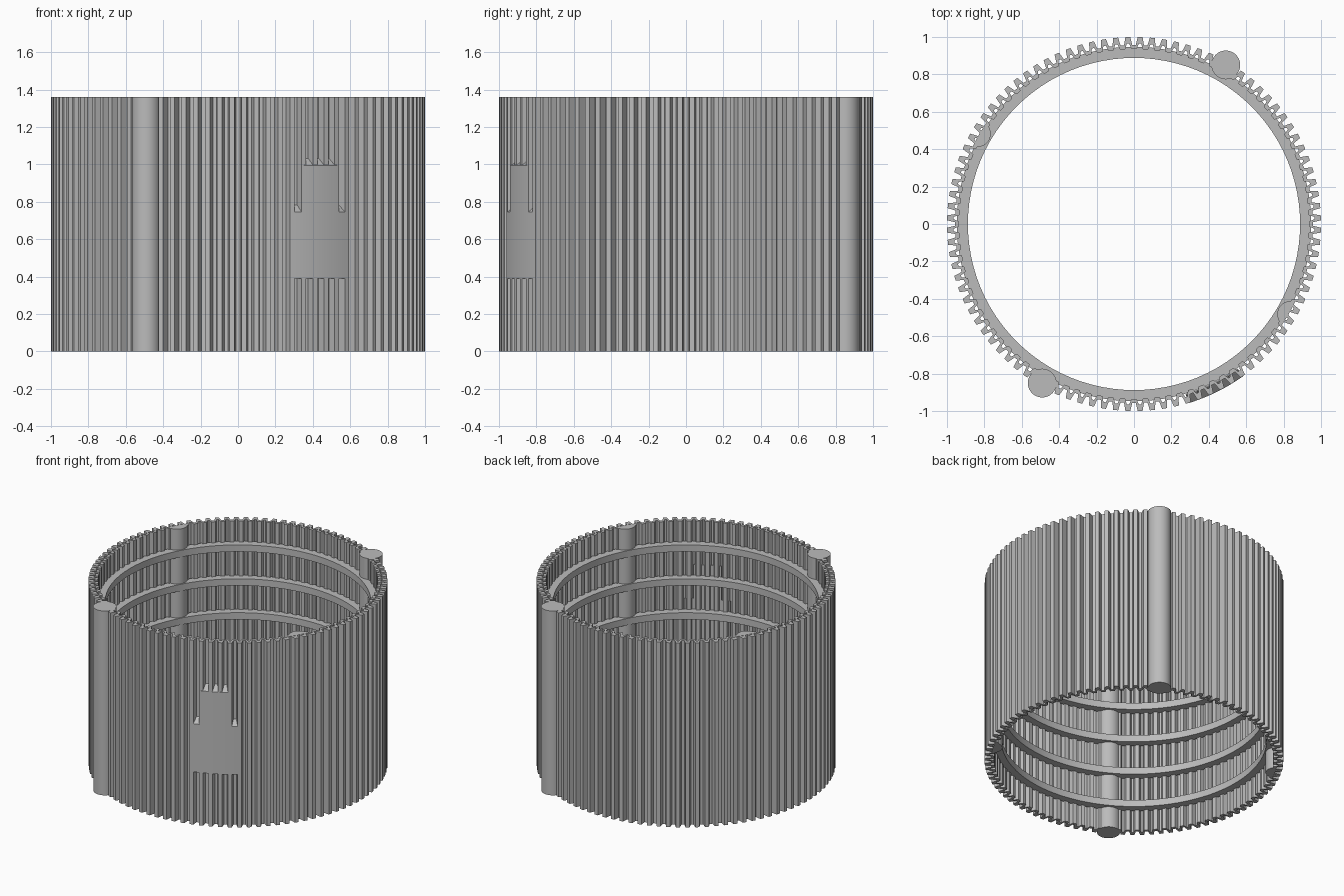
import bpy, bmesh, math
from math import sin, cos, radians, tau

cube = bpy.data.objects.get("Cube")
if cube:
    bpy.data.objects.remove(cube, do_unlink=True)

HEIGHT = 1.36
TEETH = 96
PITCH = tau / TEETH

grey = bpy.data.materials.new("plain grey")
grey.use_nodes = True
grey.diffuse_color = (0.5, 0.5, 0.5, 1)
grey.node_tree.nodes["Principled BSDF"].inputs["Base Color"].default_value = (0.5, 0.5, 0.5, 1)


def polar(r, a, z):
    return (r * cos(a), r * sin(a), z)


def loft(name, sections, closed, smooth=True):
    """Skin a row of equal cross-sections; close it into a loop or cap its ends."""
    bm = bmesh.new()
    rows = [[bm.verts.new(p) for p in s] for s in sections]
    n = len(rows[0])
    pairs = list(zip(rows, rows[1:]))
    if closed:
        pairs.append((rows[-1], rows[0]))
    else:
        bm.faces.new(rows[0])
        bm.faces.new(rows[-1])
    for a, b in pairs:
        for i in range(n):
            j = (i + 1) % n
            bm.faces.new((a[i], a[j], b[j], b[i]))
    bmesh.ops.recalc_face_normals(bm, faces=bm.faces)
    mesh = bpy.data.meshes.new(name)
    bm.to_mesh(mesh)
    bm.free()
    mesh.materials.append(grey)
    obj = bpy.data.objects.new(name, mesh)
    bpy.context.collection.objects.link(obj)
    if smooth:
        bpy.ops.object.select_all(action='DESELECT')
        obj.select_set(True)
        bpy.context.view_layer.objects.active = obj
        bpy.ops.object.shade_smooth_by_angle(angle=radians(30))
    return obj


# Corrugated wall: each tooth pairs an outer outline point with an inner one
# (outer radius, outer offset, inner radius, inner offset), offsets in pitches
tooth = [(0.957, -0.35, 0.935, -0.28), (1.0, -0.2, 0.965, -0.1),
         (1.0, 0.2, 0.965, 0.1), (0.957, 0.35, 0.935, 0.28)]
wall = []
for k in range(TEETH):
    for ro, ao, ri, ai in tooth:
        a_out, a_in = (k + 0.5 + ao) * PITCH, (k + 0.5 + ai) * PITCH
        wall.append([polar(ri, a_in, 0), polar(ro, a_out, 0),
                     polar(ro, a_out, HEIGHT), polar(ri, a_in, HEIGHT)])
loft("corrugated_wall", wall, True, smooth=False)

# Five inner hoops
for k in range(5):
    low = HEIGHT / 2 + (k - 2) * 0.25 - 0.025
    hoop = [(0.888, low), (0.948, low), (0.948, low + 0.05), (0.888, low + 0.05)]
    loft(f"inner_hoop_{k + 1}",
         [[polar(r, i * PITCH, z) for r, z in hoop] for i in range(TEETH)], True)


# Round posts; the inner ones are trimmed to stay inside the wall
def post(name, angle, dist, radius, limit):
    outline = []
    for i in range(32):
        x = dist * cos(angle) + radius * cos(i * tau / 32)
        y = dist * sin(angle) + radius * sin(i * tau / 32)
        s = min(1, limit / math.hypot(x, y))
        outline.append((x * s, y * s))
    loft(name, [[(x, y, z) for x, y in outline] for z in (0, HEIGHT)], False)


post("outer_post_back", radians(60), 0.982, 0.077, 2)
post("outer_post_front", radians(240), 0.982, 0.077, 2)
post("inner_post_left", radians(-30), 0.965, 0.07, 0.957)
post("inner_post_right", radians(150), 0.965, 0.07, 0.957)


# Smooth plate filling the grooves, with a sloped top edge
def plate(name, grooves, low, high):
    mid = -17 * PITCH
    edge = [(0.95, low), (1.001, low), (1.001, high), (0.957, high + 0.037), (0.95, high + 0.037)]
    steps = 24
    angles = [mid + grooves * PITCH * (i / steps - 0.5) for i in range(steps + 1)]
    return [[polar(r, a, z) for r, z in edge] for a in angles]


# Keep the slope within each groove so the teeth stay proud above the plate
loft("front_plate_lower", plate("lower", 5, 0.39, 0.745), False)
loft("front_plate_upper", plate("upper", 3, 0.39, 0.995), False)
